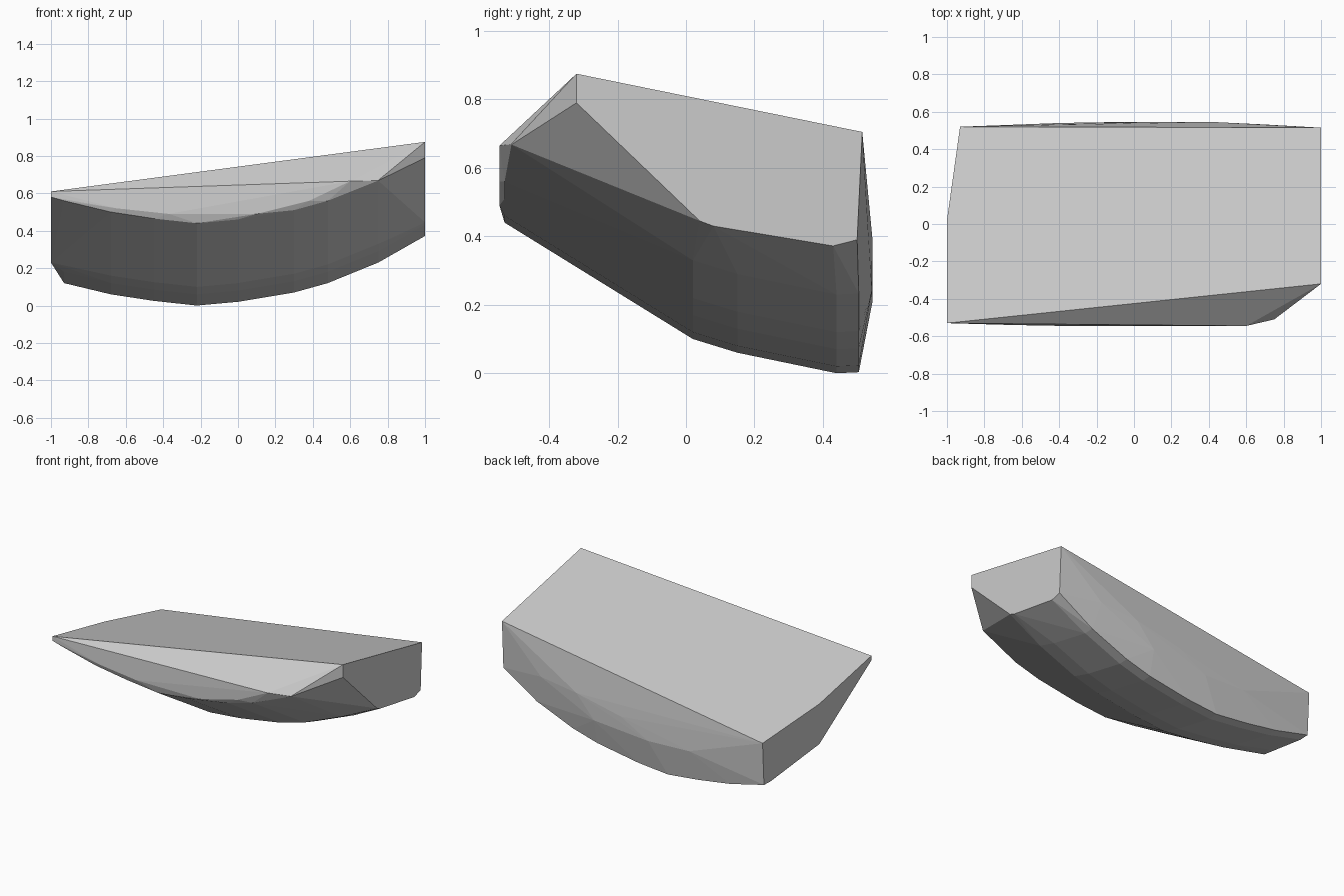
import bpy, bmesh

# Keel curve: height of the lowest line along x
keel = [(-0.93, 0.12), (-0.68, 0.06), (-0.45, 0.025), (-0.22, 0.0), (0.0, 0.02),
        (0.3, 0.07), (0.48, 0.12), (0.75, 0.23)]
# Cross-section of the underside: y and height above the keel
section = [(-0.53, 0.44), (0.02, 0.10), (0.15, 0.06), (0.44, 0.0), (0.505, 0.003)]

points = []
for x, k in keel:
    for y, h in section:
        if x > 0.7 and y < -0.5:
            y = -0.51
        points.append((x, y, k + h))

# Sloping top corners
points += [(-1, -0.53, 0.61), (1, -0.32, 0.875), (1, 0.515, 0.705), (-0.93, 0.52, 0.407)]
# Left end
points += [(-1, -0.53, 0.58), (-1, 0.02, 0.23), (-1, 0.02, 0.498)]
# Right end
points += [(1, -0.32, 0.79), (1, 0.04, 0.445), (1, 0.08, 0.43), (1, 0.43, 0.372), (1, 0.5, 0.39)]
# Front rim bulge
points += [(-0.65, -0.54, 0.52), (-0.37, -0.545, 0.49), (0.1, -0.545, 0.49),
           (0.38, -0.545, 0.56), (0.6, -0.545, 0.665), (0.75, -0.51, 0.668)]
# Back bulge
points += [(-0.4, 0.54, 0.22), (-0.1, 0.545, 0.21), (0.1, 0.545, 0.32), (0.43, 0.545, 0.39),
           (0.3, 0.543, 0.24), (0.7, 0.532, 0.42)]

# Faceted solid wrapped around the sections
bm = bmesh.new()
for p in points:
    bm.verts.new(p)
res = bmesh.ops.convex_hull(bm, input=bm.verts[:])
loose = [v for v in bm.verts if not v.link_faces]
bmesh.ops.delete(bm, geom=loose, context='VERTS')
bmesh.ops.dissolve_limit(bm, angle_limit=0.01, verts=bm.verts[:], edges=bm.edges[:])
bmesh.ops.recalc_face_normals(bm, faces=bm.faces[:])

mesh = bpy.data.meshes.new("faceted_hull")
bm.to_mesh(mesh)
bm.free()
hull = bpy.data.objects.new("faceted_hull", mesh)
bpy.context.collection.objects.link(hull)
